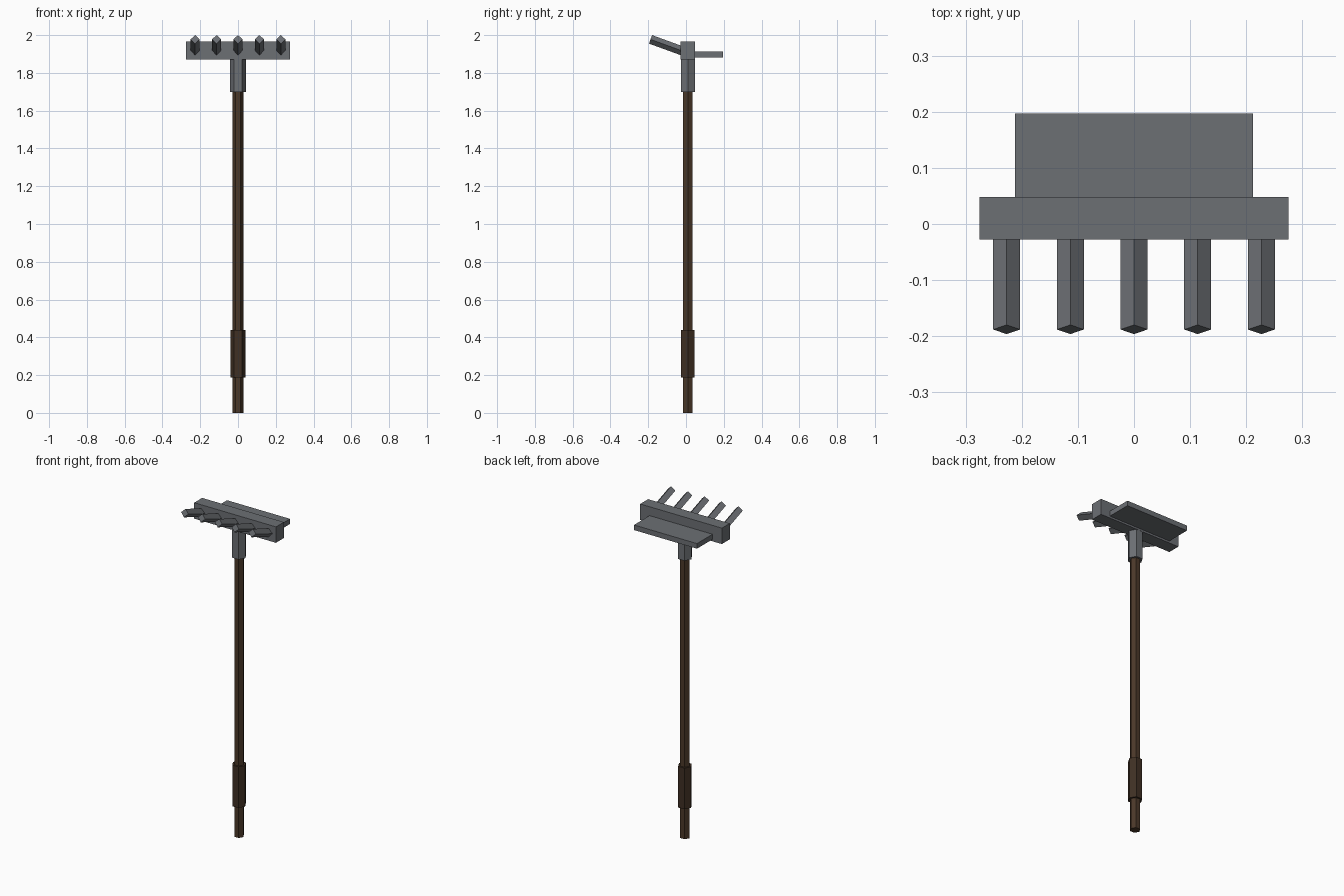
import bpy
import bmesh
import math
from mathutils import Vector

if "Cube" in bpy.data.objects:
    bpy.data.objects.remove(bpy.data.objects["Cube"])


def material(name, rgb):
    m = bpy.data.materials.new(name)
    m.diffuse_color = (*rgb, 1)
    m.use_nodes = True
    m.node_tree.nodes["Principled BSDF"].inputs["Base Color"].default_value = m.diffuse_color
    return m


metal = material("dark_metal", (0.15, 0.16, 0.175))
wood = material("dark_wood", (0.07, 0.04, 0.022))
wrap = material("grip_wrap", (0.05, 0.029, 0.017))


def finish(name, bm, mat):
    bmesh.ops.recalc_face_normals(bm, faces=bm.faces)
    mesh = bpy.data.meshes.new(name)
    bm.to_mesh(mesh)
    bm.free()
    mesh.materials.append(mat)
    obj = bpy.data.objects.new(name, mesh)
    bpy.context.collection.objects.link(obj)
    return obj


def prism(name, start, end, radius, sides, mat):
    """Flat-sided rod between two points, with corners on the +-x sides."""
    start, end = Vector(start), Vector(end)
    u = Vector((1, 0, 0))
    v = (end - start).normalized().cross(u)
    bm = bmesh.new()
    rings = []
    for p in (start, end):
        angles = [math.tau * i / sides for i in range(sides)]
        rings.append([bm.verts.new(p + radius * (u * math.cos(a) + v * math.sin(a)))
                      for a in angles])
    for i in range(sides):
        j = (i + 1) % sides
        bm.faces.new((rings[0][i], rings[0][j], rings[1][j], rings[1][i]))
    bm.faces.new(rings[0])
    bm.faces.new(rings[1])
    return finish(name, bm, mat)


def box(name, lo, hi, mat):
    bm = bmesh.new()
    bmesh.ops.create_cube(bm, size=1)
    for vert in bm.verts:
        vert.co = [(a + b) / 2 + c * (b - a) for a, b, c in zip(lo, hi, vert.co)]
    return finish(name, bm, mat)


# Hexagonal handle, grip and socket
Y = 0.01
prism("handle", (0, Y, 0), (0, Y, 1.72), 0.029, 6, wood)
prism("grip", (0, Y, 0.188), (0, Y, 0.438), 0.041, 6, wrap)
prism("socket", (0, Y, 1.70), (0, Y, 1.885), 0.0425, 6, metal)

# Head bar and flat rear blade
box("head_bar", (-0.275, -0.028, 1.87), (0.275, 0.048, 1.967), metal)
box("rear_blade", (-0.212, 0.03, 1.882), (0.212, 0.197, 1.913), metal)

# Five square tines, tilted upwards towards the front
tilt = math.radians(20)
tip_y, tip_z, length = -0.188, 1.9775, 0.19
for i in range(5):
    x = (i - 2) * 0.1135
    root = (x, tip_y + length * math.cos(tilt), tip_z - length * math.sin(tilt))
    prism(f"tine_{i + 1}", root, (x, tip_y, tip_z), 0.024, 4, metal)
